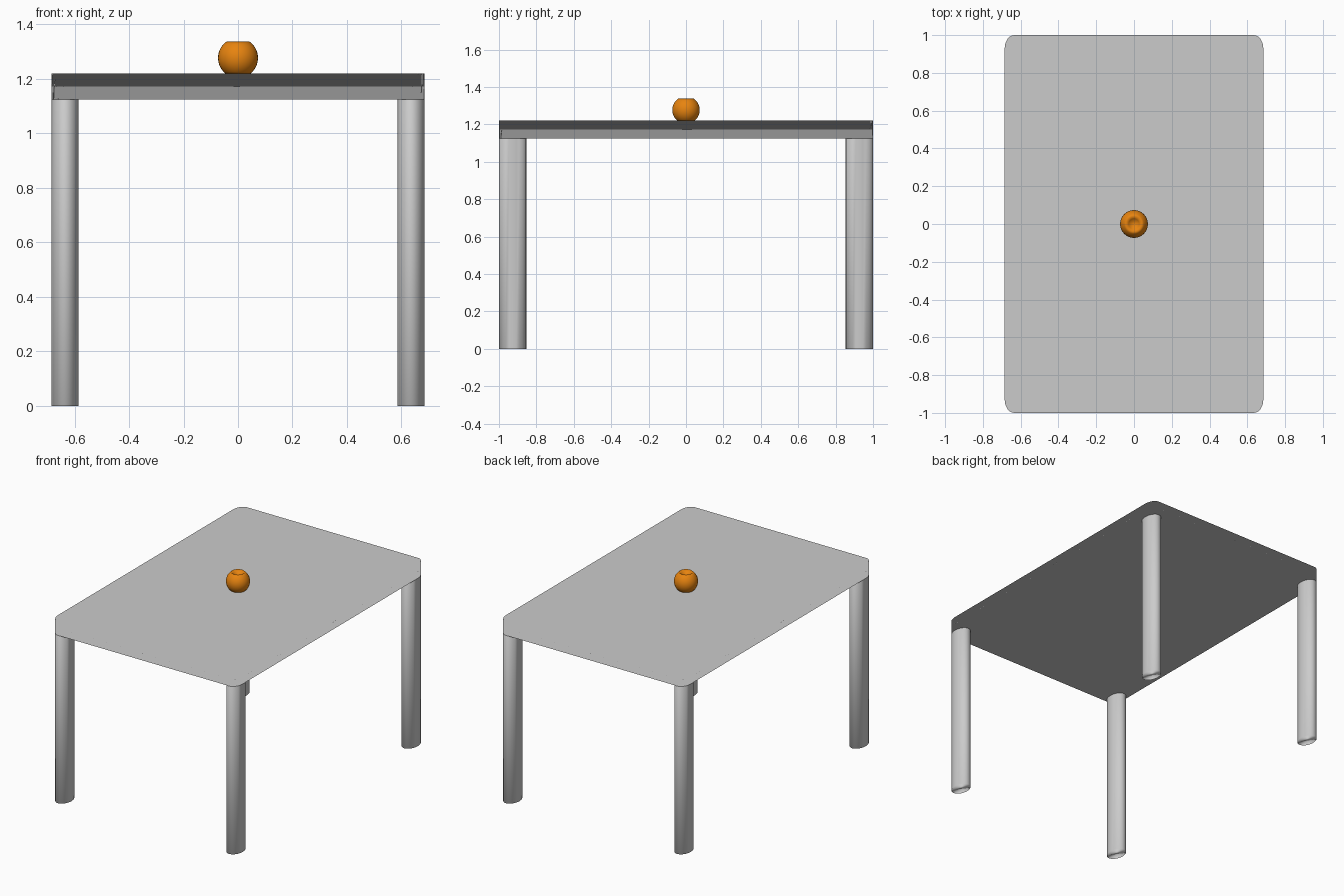
import bpy, bmesh
from math import sin, cos, tau

if "Cube" in bpy.data.objects:
    bpy.data.objects.remove(bpy.data.objects["Cube"])

HX, HY = 0.685, 1.0          # half size of the table top
RX, RY = 0.05, 0.073         # leg half widths, also the corner rounding
Z_UNDER, Z_TOP = 1.125, 1.22
SEG = 24                     # sides of each oval leg


def oval(cx, cy, start=0, count=SEG):
    return [(cx + RX * cos(tau * i / SEG), cy + RY * sin(tau * i / SEG))
            for i in range(start, start + count)]


def prism(name, outline, z0, z1):
    """Extrude a closed outline upward, soft shaded across its rims."""
    bm = bmesh.new()
    base = bm.faces.new([bm.verts.new((x, y, z0)) for x, y in outline])
    new = bmesh.ops.extrude_face_region(bm, geom=[base], use_keep_orig=True)["geom"]
    top = [v for v in new if isinstance(v, bmesh.types.BMVert)]
    bmesh.ops.translate(bm, verts=top, vec=(0, 0, z1 - z0))
    bmesh.ops.recalc_face_normals(bm, faces=bm.faces)
    for f in bm.faces:
        f.smooth = True
    me = bpy.data.meshes.new(name)
    bm.to_mesh(me)
    bm.free()
    ob = bpy.data.objects.new(name, me)
    bpy.context.collection.objects.link(ob)
    ob.modifiers.new("soft_normals", "WEIGHTED_NORMAL").weight = 100
    return ob


# Table top: four quarter ovals flush with the legs
corners = [(1, 1), (-1, 1), (-1, -1), (1, -1)]
outline = []
for q, (sx, sy) in enumerate(corners):
    outline += oval(sx * (HX - RX), sy * (HY - RY), q * SEG // 4, SEG // 4 + 1)
prism("table_top", outline, Z_UNDER, Z_TOP)

# Oval legs at the corners
names = ["back_right_leg", "back_left_leg", "front_left_leg", "front_right_leg"]
for name, (sx, sy) in zip(names, corners):
    prism(name, oval(sx * (HX - RX), sy * (HY - RY)), 0, Z_UNDER)

# Orange fruit: sphere with its poles pushed in as dimples
R = 0.0735
bpy.ops.mesh.primitive_uv_sphere_add(segments=32, ring_count=16, radius=R,
                                     location=(0, 0, 1.277))
fruit = bpy.context.object
fruit.name = "orange_fruit"
rim = R * cos(tau * 3 / 32)
for v in fruit.data.vertices:
    if abs(v.co.z) > rim + 1e-4:
        depth = rim - 2.0 * (abs(v.co.z) - rim)
        v.co.z = depth if v.co.z > 0 else -depth
bpy.ops.object.shade_smooth()
mat = bpy.data.materials.new("orange_peel")
mat.diffuse_color = (0.8, 0.23, 0.005, 1)
mat.use_nodes = True
mat.node_tree.nodes["Principled BSDF"].inputs["Base Color"].default_value = mat.diffuse_color
fruit.data.materials.append(mat)
